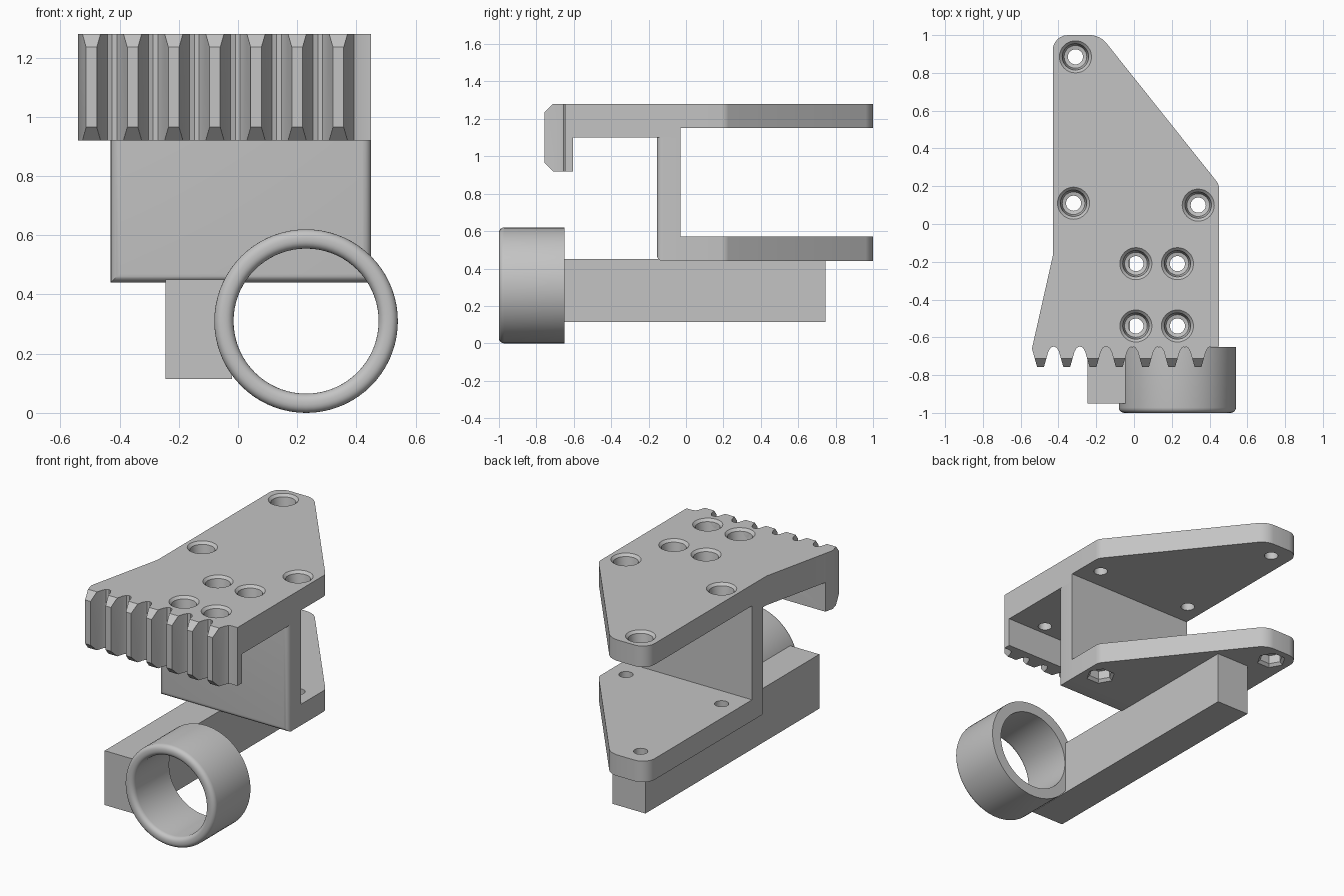
import bpy, bmesh, math
from mathutils import Vector

if "Cube" in bpy.data.objects:
    bpy.data.objects.remove(bpy.data.objects["Cube"], do_unlink=True)

GREY = (0.55, 0.55, 0.55, 1)
grey = bpy.data.materials.new("plain grey")
grey.use_nodes = True
grey.diffuse_color = GREY
grey.node_tree.nodes["Principled BSDF"].inputs["Base Color"].default_value = GREY


def finish(bm, name):
    bmesh.ops.recalc_face_normals(bm, faces=bm.faces)
    mesh = bpy.data.meshes.new(name)
    bm.to_mesh(mesh)
    bm.free()
    mesh.materials.append(grey)
    obj = bpy.data.objects.new(name, mesh)
    bpy.context.collection.objects.link(obj)
    return obj


def activate(obj):
    bpy.ops.object.select_all(action='DESELECT')
    obj.select_set(True)
    bpy.context.view_layer.objects.active = obj


def prism(outline, z0, z1):
    """Extrude an outline in the xy plane from z0 to z1."""
    bm = bmesh.new()
    base = bm.faces.new([bm.verts.new((x, y, z0)) for x, y in outline])
    up = bmesh.ops.extrude_face_region(bm, geom=[base], use_keep_orig=True)
    verts = [v for v in up["geom"] if isinstance(v, bmesh.types.BMVert)]
    bmesh.ops.translate(bm, verts=verts, vec=(0, 0, z1 - z0))
    bmesh.ops.recalc_face_normals(bm, faces=bm.faces)
    return bm


def rect(x0, x1, y0, y1):
    return [(x0, y0), (x1, y0), (x1, y1), (x0, y1)]


def round_edges(bm, test, size, segments=6):
    """Round the edges whose two ends both pass the test."""
    edges = [e for e in bm.edges if all(test(v.co) for v in e.verts)]
    bmesh.ops.bevel(bm, geom=edges, offset=size, segments=segments,
                    profile=0.5, affect='EDGES')


def hole_cutter(places, rings, sides, floor):
    """Stepped round or hexagonal plugs; the last part is a round shaft."""
    bm = bmesh.new()
    for px, py in places:
        loops = []
        for r, z in rings:
            loops.append([bm.verts.new((px + r * math.cos(math.tau * i / sides),
                                        py + r * math.sin(math.tau * i / sides), z))
                          for i in range(sides)])
        bm.faces.new(loops[0])
        bm.faces.new(loops[-1])
        for a, b in zip(loops, loops[1:]):
            for i in range(sides):
                j = (i + 1) % sides
                bm.faces.new((a[i], a[j], b[j], b[i]))
    cutter = finish(bm, "hole_cutter")
    cutter.hide_render = True
    return cutter


def cut(objects, cutter):
    for obj in objects:
        activate(obj)
        mod = obj.modifiers.new("holes", 'BOOLEAN')
        mod.operation, mod.solver, mod.object = 'DIFFERENCE', 'EXACT', cutter
        bpy.ops.object.modifier_apply(modifier=mod.name)
    bpy.data.objects.remove(cutter, do_unlink=True)


LEFT, RIGHT, WALL_BACK, WALL_FRONT, LIP_BACK = -0.43, 0.45, -0.03, -0.155, -0.605


# Two matching tapered plates behind the wall
def tapered_plate(name, z0, z1):
    bm = prism([(LEFT, WALL_BACK), (RIGHT, WALL_BACK), (RIGHT, 0.21),
                (-0.18, 1), (LEFT, 1)], z0, z1)
    round_edges(bm, lambda c: c.y > 0.9 and c.x < -0.4, 0.08)
    round_edges(bm, lambda c: c.y > 0.99 and c.x > -0.19, 0.05)
    round_edges(bm, lambda c: c.x > 0.4 and c.y > 0.2, 0.02)
    return finish(bm, name)


top_plate = tapered_plate("top_plate", 1.15, 1.28)
lower_plate = tapered_plate("lower_plate", 0.44, 0.57)

# Upright wall, rounded on its front side and bottom edges
bm = prism(rect(LEFT, RIGHT, WALL_FRONT, WALL_BACK), 0.44, 1.10)
front = [e for e in bm.edges if all(v.co.y < -0.15 for v in e.verts)
         and not all(v.co.z > 1 for v in e.verts)]
bmesh.ops.bevel(bm, geom=front, offset=0.03, segments=5, profile=0.5, affect='EDGES')
wall = finish(bm, "upright_wall")

# Thicker forward arm with a flared side
arm = finish(prism([(-0.528, LIP_BACK), (RIGHT, LIP_BACK), (RIGHT, WALL_BACK),
                    (LEFT, WALL_BACK), (LEFT, -0.17)], 1.10, 1.28), "forward_arm")

# Toothed front lip
outline = [(RIGHT, LIP_BACK), (-0.528, LIP_BACK), (-0.54, -0.66)]
PITCH, TEETH = 0.139, 7
valley = [(-0.028, -0.675), (-0.016, -0.655), (0, -0.648), (0.016, -0.655), (0.028, -0.675)]
for i in range(TEETH):
    tip = -0.495 + PITCH * i
    outline += [(tip - 0.018, -0.757), (tip + 0.018, -0.757)]
    points = valley if i < TEETH - 1 else valley[:3]
    outline += [(tip + PITCH / 2 + x, y) for x, y in points]
outline.append((RIGHT, -0.648))
bm = prism(outline, 0.92, 1.28)
# Chamfer the tooth ends above and below
for z, side in ((0.92, -1), (1.28, 1)):
    bmesh.ops.bisect_plane(bm, geom=bm.verts[:] + bm.edges[:] + bm.faces[:],
                           plane_co=(0, -0.712, z),
                           plane_no=Vector((0, -1, side)).normalized(),
                           clear_outer=True)
    bmesh.ops.holes_fill(bm, edges=[e for e in bm.edges if e.is_boundary], sides=0)
lip = finish(bm, "toothed_lip")

# Screw holes from above, nut pockets from below
back_holes = [(-0.31, 0.885), (-0.32, 0.11), (0.34, 0.10)]
front_holes = [(x, y) for x in (0.01, 0.23) for y in (-0.21, -0.54)]
SCREW = [(0.105, 1.30), (0.07, 1.265), (0.06, 1.20), (0.04, 1.195), (0.04, 1.05)]
cut([top_plate], hole_cutter(back_holes, SCREW, 32, 1.05))
cut([arm, lip], hole_cutter(front_holes, SCREW, 32, 1.05))
cut([lower_plate], hole_cutter(back_holes, [(0.105, 0.42), (0.068, 0.457), (0.068, 0.51)], 6, 0.5))
cut([lower_plate], hole_cutter(back_holes, [(0.04, 0.40), (0.04, 0.62)], 32, 0.6))

# Long square bar
bar = finish(prism(rect(-0.245, -0.02, -0.95, 0.745), 0.115, 0.45), "support_bar")

# Ring with a rounded front rim, turned around the y axis
OUTER, INNER, RIM = 0.31, 0.245, 0.028
profile = [(INNER, -0.65), (OUTER, -0.65)]
for radius, start in ((OUTER - RIM, 0), (INNER + RIM, 90)):
    for step in range(6):
        a = math.radians(start + 18 * step)
        profile.append((radius + RIM * math.cos(a), -1 + RIM - RIM * math.sin(a)))
bm = bmesh.new()
verts = [bm.verts.new((0.23 + r, y, 0.31)) for r, y in profile]
edges = [bm.edges.new((verts[i - 1], verts[i])) for i in range(len(verts))]
bmesh.ops.spin(bm, geom=verts + edges, cent=(0.23, 0, 0.31), axis=(0, 1, 0),
               angle=math.tau, steps=72, use_merge=True)
bmesh.ops.remove_doubles(bm, verts=bm.verts, dist=0.0001)
ring = finish(bm, "front_ring")

for part in (top_plate, lower_plate, wall, arm, lip, bar, ring):
    activate(part)
    bpy.ops.object.shade_smooth_by_angle(angle=math.radians(30))
